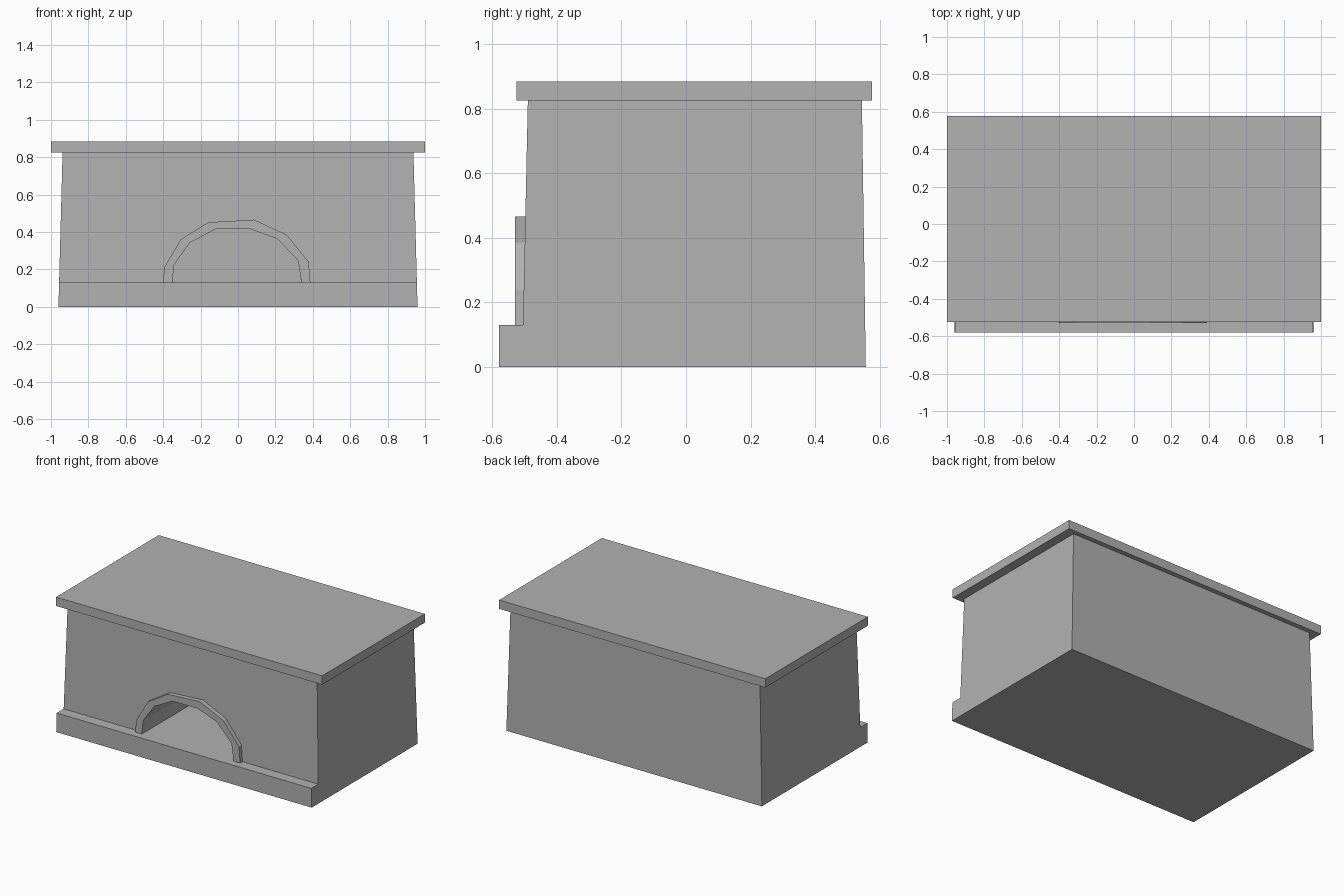
import bpy
import bmesh
from mathutils import Vector

default = bpy.data.objects.get("Cube")
if default:
    bpy.data.objects.remove(default, do_unlink=True)

stone = bpy.data.materials.new("grey stone")
stone.use_nodes = True
grey = (0.445, 0.445, 0.445, 1)
stone.diffuse_color = grey
bsdf = next(n for n in stone.node_tree.nodes if n.type == "BSDF_PRINCIPLED")
bsdf.inputs["Base Color"].default_value = grey
bsdf.inputs["Roughness"].default_value = 0.9


def prism(name, outline, sweep, edit=None):
    """Extrude a closed outline of 3D points along the sweep vector."""
    bm = bmesh.new()
    face = bm.faces.new([bm.verts.new(p) for p in outline])
    top = bmesh.ops.extrude_face_region(bm, geom=[face], use_keep_orig=True)
    moved = [g for g in top["geom"] if isinstance(g, bmesh.types.BMVert)]
    bmesh.ops.translate(bm, verts=moved, vec=Vector(sweep))
    if edit:
        for v in bm.verts:
            edit(v.co)
    bmesh.ops.recalc_face_normals(bm, faces=bm.faces)
    mesh = bpy.data.meshes.new(name)
    bm.to_mesh(mesh)
    bm.free()
    mesh.materials.append(stone)
    obj = bpy.data.objects.new(name, mesh)
    bpy.context.collection.objects.link(obj)
    return obj


LEDGE, TOP = 0.13, 0.825


def taper(co):
    co.x *= 1 - 0.023 * co.z / TOP


# Body with front ledge: side profile swept across, narrowing upwards
side = [(-0.58, 0), (0.557, 0), (0.545, TOP), (-0.49, TOP), (-0.505, LEDGE), (-0.58, LEDGE)]
body = prism("body", [(-0.96, y, z) for y, z in side], (1.92, 0, 0), taper)

# Arch outlines, from one foot over the crown to the other
outer = [(-0.40, LEDGE), (-0.395, 0.21), (-0.307, 0.36), (-0.16, 0.452),
         (0.085, 0.466), (0.26, 0.386), (0.378, 0.24), (0.387, LEDGE)]
inner = [(-0.352, LEDGE), (-0.341, 0.225), (-0.258, 0.343), (-0.12, 0.415),
         (0.068, 0.415), (0.21, 0.364), (0.322, 0.246), (0.338, LEDGE)]

# Arched hollow cut into the body, its floor level with the ledge
hollow = [(x, -0.53, z if z > LEDGE else LEDGE - 0.001) for x, z in inner]
cutter = prism("hollow_cutter", hollow, (0, 0.95, 0))
cutter.hide_render = True
cut = body.modifiers.new("hollow", "BOOLEAN")
cut.operation = "DIFFERENCE"
cut.solver = "EXACT"
cut.object = cutter
bpy.context.view_layer.objects.active = body
bpy.ops.object.modifier_apply(modifier=cut.name)
bpy.data.objects.remove(cutter, do_unlink=True)

# Raised arch trim around the opening
prism("arch_trim", [(x, -0.53, z) for x, z in outer + inner[::-1]], (0, 0.04, 0))

# Overhanging top slab
slab = [(-1, -0.525), (1, -0.525), (1, 0.577), (-1, 0.577)]
prism("top_slab", [(x, y, TOP) for x, y in slab], (0, 0, 0.06))
